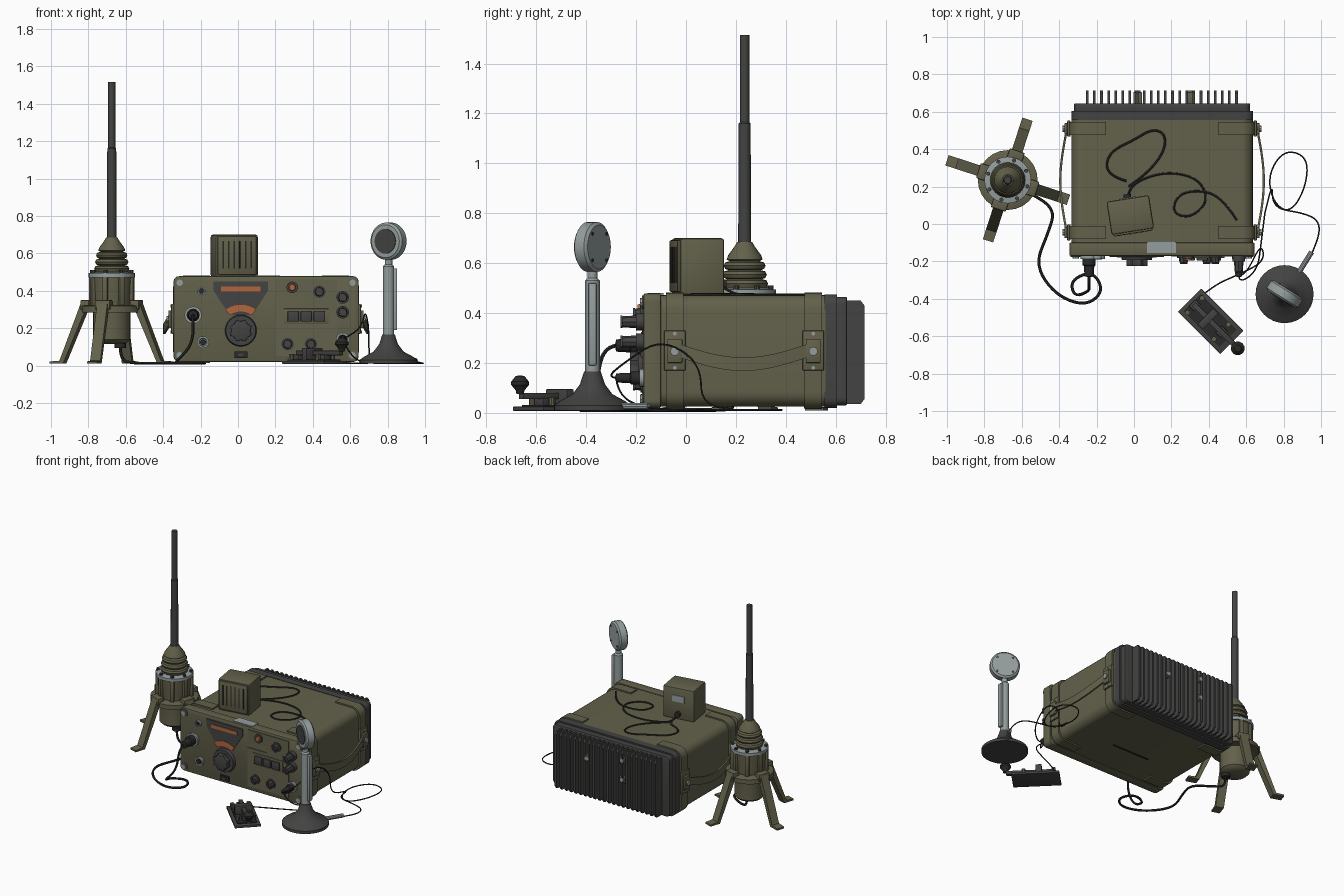
import bpy, bmesh
from math import pi, cos, sin, radians
from mathutils import Matrix, Vector

if "Cube" in bpy.data.objects:
    bpy.data.objects.remove(bpy.data.objects["Cube"])


def material(name, rgb):
    m = bpy.data.materials.new(name)
    m.use_nodes = True
    m.diffuse_color = (*rgb, 1)
    m.node_tree.nodes["Principled BSDF"].inputs["Base Color"].default_value = (*rgb, 1)
    return m


OLIVE = material("olive paint", (0.125, 0.12, 0.07))
DARK = material("dark grey metal", (0.055, 0.056, 0.054))
BLACK = material("black rubber", (0.022, 0.023, 0.021))
PALE = material("pale grey metal", (0.30, 0.34, 0.34))
ORANGE = material("orange glass", (0.45, 0.13, 0.045))
made = []
I = Matrix.Identity(4)
T = Matrix.Translation
FRONT = Matrix.Rotation(pi / 2, 4, 'X')  # local z points to -y


def R(deg):
    return Matrix.Rotation(radians(deg), 4, 'Z')


def finish(name, bm, mat, M=I, bevel=0.0):
    bmesh.ops.remove_doubles(bm, verts=bm.verts, dist=1e-5)
    if bevel:
        bmesh.ops.bevel(bm, geom=bm.edges[:], offset=bevel, segments=2, profile=0.5, affect='EDGES')
    bmesh.ops.recalc_face_normals(bm, faces=bm.faces)
    bmesh.ops.transform(bm, matrix=M, verts=bm.verts)
    me = bpy.data.meshes.new(name)
    bm.to_mesh(me)
    bm.free()
    me.materials.append(mat)
    ob = bpy.data.objects.new(name, me)
    bpy.context.collection.objects.link(ob)
    made.append(ob)
    return ob


def box(name, x, y, z, mat, bevel=0.0, M=I):
    bm = bmesh.new()
    bmesh.ops.create_cube(bm, size=1)
    for v in bm.verts:
        v.co = [a + (b - a) * (c + 0.5) for (a, b), c in zip((x, y, z), v.co)]
    return finish(name, bm, mat, M, bevel)


def prism(name, pts, y, mat, M=I, bevel=0.0):
    """Polygon in the x-z plane, extruded between two y values."""
    bm = bmesh.new()
    f = bm.faces.new([bm.verts.new((px, y[0], pz)) for px, pz in pts])
    out = bmesh.ops.extrude_face_region(bm, geom=[f])
    new = [g for g in out["geom"] if isinstance(g, bmesh.types.BMVert)]
    bmesh.ops.translate(bm, verts=new, vec=(0, y[1] - y[0], 0))
    return finish(name, bm, mat, M, bevel)


def rounded(x0, x1, z0, z1, rl, rr, n=6):
    """Rounded rectangle with separate left and right corner radii."""
    pts = []
    for cx, cz, r, a in ((x1 - rr, z1 - rr, rr, 0), (x0 + rl, z1 - rl, rl, 90),
                         (x0 + rl, z0 + rl, rl, 180), (x1 - rr, z0 + rr, rr, 270)):
        steps = n if r else 0
        for i in range(steps + 1):
            t = radians(a + (90 * i / steps if steps else 0))
            pts.append((cx + r * cos(t), cz + r * sin(t)))
    return pts


def lathe(name, prof, mat, M=I, n=24):
    bm = bmesh.new()
    vs = [bm.verts.new((r, 0, z)) for r, z in prof]
    es = [bm.edges.new(p) for p in zip(vs, vs[1:])]
    bmesh.ops.spin(bm, geom=vs + es, axis=(0, 0, 1), cent=(0, 0, 0), angle=2 * pi, steps=n)
    return finish(name, bm, mat, M)


def disc(name, r, z0, z1, mat, M=I, n=16, top=None):
    return lathe(name, [(0, z0), (r, z0), (r if top is None else top, z1), (0, z1)], mat, M, n)


def cable(name, pts, r, mat=BLACK):
    cu = bpy.data.curves.new(name, 'CURVE')
    cu.dimensions, cu.bevel_depth, cu.bevel_resolution, cu.resolution_u = '3D', r, 1, 6
    sp = cu.splines.new('NURBS')
    sp.points.add(len(pts) - 1)
    for p, co in zip(sp.points, pts):
        p.co = (*co, 1)
    sp.order_u, sp.use_endpoint_u = 3, True
    cu.materials.append(mat)
    ob = bpy.data.objects.new(name, cu)
    bpy.context.collection.objects.link(ob)
    bpy.ops.object.select_all(action='DESELECT')
    ob.select_set(True)
    bpy.context.view_layer.objects.active = ob
    bpy.ops.object.convert(target='MESH')
    made.append(bpy.context.view_layer.objects.active)


# Radio housing and rear heat sink
CX = 0.15
prism("radio_body", rounded(-0.335, 0.635, 0.025, 0.472, 0.06, 0.06), (-0.12, 0.56), OLIVE)
prism("front_bezel", rounded(-0.345, 0.645, 0.02, 0.478, 0.03, 0.03), (-0.17, -0.1), OLIVE, bevel=0.006)
prism("rear_frame", rounded(-0.335, 0.635, 0.02, 0.475, 0.04, 0.04), (0.555, 0.605), DARK)
prism("rear_plate", rounded(-0.32, 0.62, 0.03, 0.465, 0.03, 0.03), (0.60, 0.645), DARK, bevel=0.005)
for i in range(22):
    x = -0.25 + i * 0.038
    fin = [(0.64, 0.035), (0.70, 0.035), (0.715, 0.055), (0.715, 0.43), (0.70, 0.45), (0.64, 0.45)]
    prism("cooling_fin", fin, (-0.007, 0.007), DARK, T((x, 0, 0)) @ R(0) @ Matrix(
        ((0, 1, 0, 0), (1, 0, 0, 0), (0, 0, 1, 0), (0, 0, 0, 1))))
for x, z in ((0.30, 0.32), (0.02, 0.38), (0.02, 0.24)):
    box("fin_block", (x - .024, x + .024), (0.64, 0.705), (z - .025, z + .025), OLIVE, 0.004)
    disc("fin_bolt", 0.016, 0, 0.012, PALE, T((x, 0.703, z)) @ FRONT.inverted(), 8)

# Side bands, buckles and carrying straps, mirrored about the housing centre
for side in (1, -1):
    S = T((CX, 0, 0)) @ Matrix.Scale(side, 4, (1, 0, 0))
    for a, b in ((-0.08, -0.01), (0.475, 0.545)):
        prism("side_band", rounded(0.30, 0.497, 0.015, 0.482, 0, 0.065), (a, b), OLIVE, S)
        m = (a + b) / 2
        box("buckle_plate", (0.49, 0.507), (m - 0.043, m + 0.043), (0.17, 0.33), OLIVE, 0.004, S)
        box("buckle", (0.50, 0.522), (m - 0.03, m + 0.03), (0.20, 0.295), OLIVE, 0.005, S)
        turn = S @ T((0.52, m, 0.247)) @ Matrix.Rotation(pi / 2, 4, 'Y')
        disc("buckle_bolt", 0.018, 0, 0.012, PALE, turn, 10)
        for z in (0.18, 0.318):
            disc("plate_screw", 0.008, -0.018, -0.008, PALE, T((0, 0, z - 0.247)) @ turn, 8)
    bm = bmesh.new()
    rows = []
    for i in range(17):
        t = i / 16
        s = sin(pi * t)
        y, x, z = -0.02 + 0.50 * t, 0.508 + 0.03 * s, 0.247 - 0.052 * s
        rows.append([bm.verts.new(c) for c in ((x, y, z - .027), (x + .012, y, z - .027),
                                               (x + .012, y, z + .027), (x, y, z + .027))])
    for a, b in zip(rows, rows[1:]):
        for k in range(4):
            bm.faces.new((a[k], a[k - 1], b[k - 1], b[k]))
    bm.faces.new(rows[0])
    bm.faces.new(rows[-1])
    finish("carry_strap", bm, OLIVE, S)

# Front panel: tuning scale and dial
P = -0.17
prism("scale_plate", [(-.13, .45), (.16, .45), (.16, .40), (.075, .27), (-.045, .27), (-.13, .40)],
      (P - 0.006, P), DARK)
box("scale_window", (-0.09, 0.12), (P - 0.010, P), (0.397, 0.422), ORANGE)
arc = [(r * cos(radians(a)), r * sin(radians(a)))
       for r, angles in ((0.138, range(54, 127, 8)), (0.102, range(126, 53, -8))) for a in angles]
prism("scale_arc", arc, (P - 0.010, P), ORANGE, T((0.015, 0, 0.187)))
dial = T((0.015, P, 0.187)) @ FRONT
disc("dial_skirt", 0.085, 0, 0.022, DARK, dial, 24, 0.08)
star = [((0.062 if i % 2 else 0.05) * cos(i * pi / 8), (0.062 if i % 2 else 0.05) * sin(i * pi / 8)) for i in range(16)]
prism("dial_grip", star, (P - 0.055, P - 0.02), DARK, T((0.015, 0, 0.187)), 0.003)
box("panel_slot", (-0.02, 0.05), (P - 0.01, P), (0.04, 0.075), BLACK)
box("panel_slot_cover", (0.0, 0.03), (P - 0.015, P), (0.05, 0.065), DARK)

# Front panel: lamp, buttons, knobs and sockets
prism("control_plate", [(.20, .46), (.53, .46), (.53, .05), (.20, .05), (.20, .33), (.35, .33), (.35, .37), (.20, .37)],
      (P - 0.005, P), OLIVE)
disc("lamp_ring", 0.031, 0, 0.014, DARK, T((0.29, P, 0.418)) @ FRONT, 16)
disc("lamp", 0.023, 0, 0.024, ORANGE, T((0.29, P, 0.418)) @ FRONT, 16, 0.016)
box("button_frame", (0.245, 0.485), (P - 0.012, P), (0.222, 0.305), OLIVE, 0.004)
for i in range(3):
    x = 0.265 + i * 0.07
    box("push_button", (x, x + 0.06), (P - 0.025, P), (0.235, 0.292), DARK, 0.004)


def knob(x, z, r, depth, mat):
    M = T((x, P, z)) @ FRONT
    disc("knob_skirt", r, 0, depth * 0.35, mat, M, 16)
    disc("knob_cap", r * 0.8, 0, depth, mat, M, 8, r * 0.65)
    box("knob_pointer", (-r * .15, r * .15), (-r * .8, r * .8), (depth, depth + .008), mat, 0, M @ R(35))


for x, z in ((0.265, 0.115), (0.39, 0.115), (0.435, 0.395)):
    knob(x, z, 0.034, 0.035, DARK)
for z in (0.365, 0.285):
    knob(0.56, z, 0.034, 0.085, DARK)
for x, z, r in ((-0.195, 0.398, 0.022), (-0.187, 0.125, 0.032), (-0.24, 0.27, 0.046), (0.56, 0.14, 0.036)):
    M = T((x, P, z)) @ FRONT
    lathe("socket_ring", [(r, 0), (r, .016), (r * .7, .016), (r * .6, .004), (0, .004)], PALE, M, 16)
    disc("socket_core", r * 0.5, 0, 0.02, BLACK, M, 12)
for x, z, r in ((-0.24, 0.27, 0.035), (0.56, 0.14, 0.026)):
    lathe("cable_plug", [(0, 0), (r, 0), (r, .05), (r * .8, .055), (r * .7, .11), (0, .115)],
          BLACK, T((x, P, z)) @ FRONT, 12)
for x in (-0.312, 0.612):
    for z in (0.055, 0.443):
        disc("corner_bolt", 0.018, 0, 0.014, PALE, T((x, P, z)) @ FRONT, 8)
        disc("bolt_washer", 0.027, 0, 0.007, OLIVE, T((x, P, z)) @ FRONT, 12)
box("top_label", (0.07, 0.225), (-0.155, -0.09), (0.47, 0.481), PALE)
box("underside_slot", (0.0, 0.3), (0.14, 0.15), (0.02, 0.026), BLACK)

# Loudspeaker box standing on top
B = T((-0.02, 0.048, 0)) @ R(9)
box("speaker_box", (-0.115, 0.115), (-0.09, 0.09), (0.472, 0.70), OLIVE, 0.012, B)
box("speaker_front", (-0.105, 0.105), (-0.1, -0.08), (0.485, 0.692), OLIVE, 0.006, B)
for i in range(6):
    x = -0.075 + i * 0.03
    box("speaker_slot", (x - 0.004, x + 0.004), (-0.102, -0.098), (0.52, 0.665), BLACK, 0, B)
box("speaker_label", (-0.045, 0.045), (0.088, 0.094), (0.60, 0.645), PALE, 0, B)
disc("speaker_socket", 0.02, 0, 0.025, BLACK, B @ T((0, 0.088, 0.515)) @ FRONT.inverted(), 12)

# Antenna with ribbed insulator and four folding legs
A = T((-0.675, 0.235, 0))
lathe("antenna_mast", [(0, .66), (.026, .66), (.024, 1.16), (.019, 1.165), (.019, 1.515), (0, 1.515)], DARK, A, 12)
bellows = [(0, .49), (.085, .495)]
for i in range(3):
    r, z = 0.088 - i * 0.005, 0.505 + i * 0.036
    bellows += [(r, z), (r + .006, z + .013), (r, z + .026), (r - .018, z + .031)]
lathe("antenna_insulator", bellows + [(.072, .615), (.066, .632), (.042, .665), (.03, .685), (0, .685)], OLIVE, A)
lathe("antenna_collar", [(0, .472), (.125, .472), (.125, .494), (.09, .5), (0, .5)], PALE, A)
lathe("antenna_base", [(0, .115), (.055, .115), (.085, .125), (.1, .14), (.1, .29), (.105, .33), (.112, .472), (0, .472)],
      OLIVE, A)
lathe("leg_ring", [(.09, .285), (.16, .285), (.16, .318), (.14, .325), (.09, .325)], OLIVE, A)
disc("antenna_socket", 0.03, 0.095, 0.12, BLACK, A @ T((0.045, -0.04, 0)), 12)
for i in range(8):
    M = A @ R(27 + 45 * i)
    box("base_rib", (0.09, 0.125), (-0.014, 0.014), (0.32, 0.475), OLIVE, 0.003, M)
    disc("collar_bolt", 0.011, 0.49, 0.51, DARK, M @ T((0.11, 0, 0)), 8)
leg = [(.12, .335), (.165, .335), (.18, .295), (.285, .026), (.3417, .022), (.3417, .01), (.265, .01), (.145, .285), (.12, .29)]
for i in range(4):
    M = A @ R(72 + 90 * i)
    prism("antenna_leg", leg, (-0.029, 0.029), OLIVE, M)
    box("leg_hinge", (0.115, 0.165), (-0.042, 0.042), (0.30, 0.35), OLIVE, 0.005, M)

# Desk microphone
D = T((0.805, -0.375, 0))
lathe("microphone_base", [(0, .01), (.155, .01), (.155, .03), (.13, .048), (.08, .075), (.05, .115), (.034, .165), (0, .17)],
      DARK, D, 32)
lathe("microphone_stem", [(0, .15), (.03, .15), (.03, .53), (.02, .54), (.02, .57), (0, .57)], PALE, D, 16)
box("talk_bar", (0.022, 0.046), (-0.016, 0.016), (0.19, 0.52), PALE, 0.005, D)
H = D @ T((0, 0, 0.665)) @ R(-32) @ FRONT
lathe("microphone_head", [(0, -.032), (.088, -.032), (.1, -.022), (.1, .022), (.088, .032), (0, .032)], PALE, H, 32)
disc("microphone_mesh", 0.066, 0.03, 0.036, DARK, H, 24)
for i in range(4):
    disc("head_screw", 0.007, -0.036, -0.03, DARK, H @ R(45 + 90 * i) @ T((0.075, 0, 0)), 8)
disc("base_connector", 0.014, 0, 0.16, PALE, D @ T((0.06, 0.09, 0.026)) @ R(-32) @ FRONT.inverted(), 10)

# Telegraph key
K = T((0.41, -0.52, 0)) @ R(-45)
box("key_base", (-0.16, 0.16), (-0.0875, 0.0875), (0.008, 0.025), DARK, 0.003, K)
box("key_plate", (-0.14, 0.13), (-0.065, 0.065), (0.025, 0.032), BLACK, 0, K)
box("key_arm", (-0.13, 0.20), (-0.014, 0.014), (0.055, 0.08), DARK, 0.003, K)
box("key_bridge", (-0.04, 0.0), (-0.06, 0.06), (0.03, 0.095), DARK, 0.004, K)
for x in (-0.12, 0.08):
    box("key_contact", (x - .02, x + .02), (-0.025, 0.025), (0.03, 0.058), DARK, 0.003, K)
    for y in (-0.055, 0.055):
        disc("key_terminal", 0.014, 0.03, 0.062, OLIVE, K @ T((x, y, 0)), 10)
lathe("key_knob", [(0, .075), (.015, .075), (.018, .09), (.037, .112), (.037, .125), (.018, .148), (0, .15)], BLACK,
      K @ T((0.205, 0, 0)), 12)

# Cables
g, t = 0.012, 0.474
cable("antenna_cable", [(-.63, .195, .11), (-.63, .195, .03), (-.56, .17, g), (-.42, .08, g), (-.46, -.05, g), (-.53, -.22, g),
      (-.42, -.38, g), (-.26, -.44, g), (-.16, -.36, g), (-.22, -.25, g), (-.34, -.30, g), (-.32, -.39, .03),
      (-.24, -.36, .12), (-.24, -.33, .27), (-.24, -.27, .27)], 0.008)
cable("speaker_cable", [(-.03, .14, .51), (-.03, .19, t), (.06, .25, t), (.2, .28, t), (.35, .24, t), (.40, .12, t), (.30, .03, t),
      (.2, .06, t), (.24, .17, t), (.40, .18, t), (.5, .1, t), (.55, .02, t)], 0.006)
cable("loose_loop", [(-.03, .2, t), (.06, .26, t), (.16, .38, t), (.17, .48, t), (.1, .51, t), (0, .45, t), (-.14, .38, t),
      (-.15, .26, t), (-.04, .23, t)], 0.006)
cable("microphone_cable", [(.93, -.20, .026), (.99, -.08, g), (.99, .02, g), (.90, .06, g), (.76, .08, g), (.71, .25, g),
      (.80, .40, g), (.93, .36, g), (.92, .20, g), (.84, .06, g), (.74, .10, g), (.74, .22, g), (.70, .06, .03),
      (.70, .06, .20), (.68, -.10, .30), (.66, -.25, .20), (.56, -.32, .14), (.56, -.27, .14)], 0.004)
cable("key_cable", [(.32, -.42, .03), (.42, -.33, g), (.56, -.27, g), (.70, -.20, g), (.68, -.10, g), (.60, -.27, .05),
      (.56, -.28, .14)], 0.004)

# Smooth round parts while keeping edges crisp
bpy.ops.object.select_all(action='DESELECT')
for ob in made:
    ob.select_set(True)
bpy.context.view_layer.objects.active = made[0]
bpy.ops.object.shade_smooth_by_angle(angle=radians(35))
